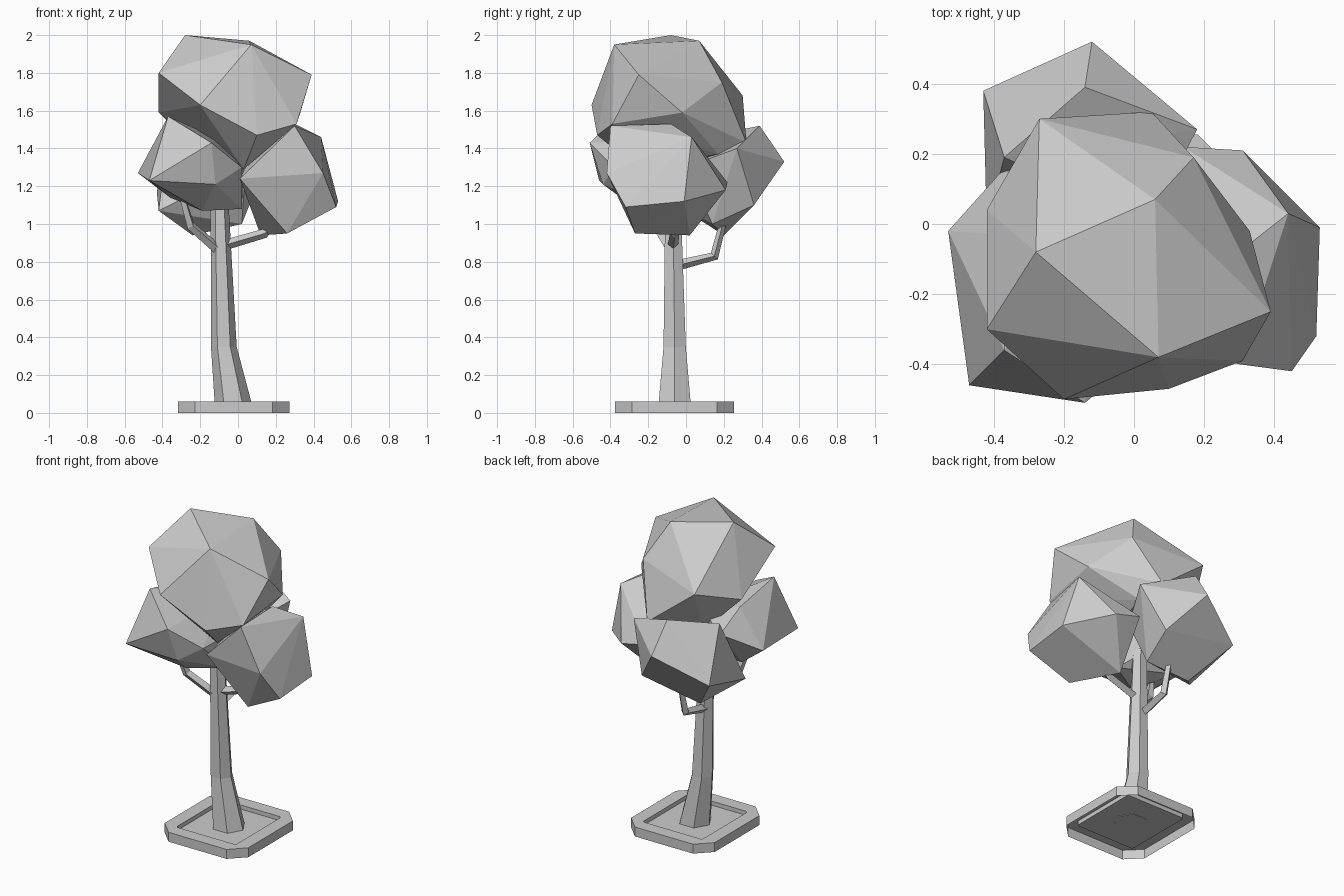
import bpy, bmesh, math
from mathutils import Vector, Quaternion

cube = bpy.data.objects.get("Cube")
if cube:
    bpy.data.objects.remove(cube, do_unlink=True)

# One plain grey for the whole tree
GREY = (0.6, 0.6, 0.6, 1.0)
grey = bpy.data.materials.new("plain_grey")
grey.use_nodes = True
grey.diffuse_color = GREY
shader = next(n for n in grey.node_tree.nodes if n.type == "BSDF_PRINCIPLED")
shader.inputs["Base Color"].default_value = GREY
shader.inputs["Roughness"].default_value = 0.9


def finish(name, bm):
    """Turn a bmesh into a flat shaded object."""
    bmesh.ops.recalc_face_normals(bm, faces=bm.faces[:])
    mesh = bpy.data.meshes.new(name)
    bm.to_mesh(mesh)
    bm.free()
    mesh.materials.append(grey)
    obj = bpy.data.objects.new(name, mesh)
    bpy.context.collection.objects.link(obj)
    return obj


def loft(name, rings, open_start=False):
    """Skin a row of equal rings and cap the ends."""
    bm = bmesh.new()
    loops = [[bm.verts.new(p) for p in ring] for ring in rings]
    count = len(loops[0])
    for a, b in zip(loops, loops[1:]):
        for i in range(count):
            j = (i + 1) % count
            bm.faces.new((a[i], a[j], b[j], b[i]))
    if not open_start:
        bm.faces.new(loops[0][::-1])
    bm.faces.new(loops[-1])
    return finish(name, bm)


def tube(name, path, radii, sides, level=False):
    """Tapered limb along a path; level keeps every ring horizontal."""
    points = [Vector(p) for p in path]
    rings = []
    for i, (centre, radius) in enumerate(zip(points, radii)):
        ahead = points[min(i + 1, len(points) - 1)]
        behind = points[max(i - 1, 0)]
        turn = Quaternion() if level else (ahead - behind).to_track_quat("Z", "Y")
        ring = []
        for k in range(sides):
            angle = math.tau * k / sides
            ring.append(centre + turn @ Vector((math.cos(angle), math.sin(angle), 0)) * radius)
        rings.append(ring)
    return loft(name, rings)


def clipped_square(half_x, half_y, clip, z):
    """Rectangle with clipped corners, centred under the trunk."""
    corners = []
    for sx, sy in ((1, 1), (-1, 1), (-1, -1), (1, -1)):
        pair = [(sx * half_x, sy * (half_y - clip)), (sx * (half_x - clip), sy * half_y)]
        corners += pair if sx == sy else pair[::-1]
    return [Vector((x - 0.023, y - 0.06, z)) for x, y in corners]


def clump(name, corners):
    """Faceted leaf mass wrapped around a few corners."""
    bm = bmesh.new()
    for corner in corners:
        bm.verts.new(corner)
    hull = bmesh.ops.convex_hull(bm, input=bm.verts[:])
    loose = [v for v in hull["geom_interior"] if isinstance(v, bmesh.types.BMVert)]
    bmesh.ops.delete(bm, geom=loose, context="VERTS")
    return finish(name, bm)


# Planter base: open shell with a raised rim and a sunken bed
outer = (0.295, 0.315, 0.09)
inner = (0.21, 0.23, 0.01)
loft("planter_base", [
    clipped_square(*outer, 0),
    clipped_square(*outer, 0.06),
    clipped_square(*inner, 0.06),
    clipped_square(*inner, 0.034),
], open_start=True)

# Leaning six-sided trunk
tube("trunk",
     [(-0.022, -0.06, 0.03), (-0.075, -0.06, 0.35), (-0.1, -0.07, 1.2)],
     [0.1, 0.068, 0.045], 6, level=True)

# Bent branches
for name, path in {
    "right_branch": [(-0.1, -0.08, 0.86), (-0.25, -0.16, 0.99), (-0.3, -0.2, 1.16)],
    "left_branch": [(-0.1, -0.07, 0.88), (0.14, -0.06, 0.95), (0.21, -0.05, 1.02)],
    "back_branch": [(-0.1, -0.05, 0.78), (-0.1, 0.15, 0.83), (-0.1, 0.21, 1.06)],
}.items():
    tube(name, path, [0.028, 0.025, 0.018], 4)

# Leaf masses
clump("crown_leaves", [
    (-0.28, -0.08, 2), (0.06, 0.07, 1.97), (0.07, -0.38, 1.95),
    (-0.42, -0.3, 1.8), (0.39, -0.25, 1.79), (-0.2, -0.5, 1.63),
    (0.17, 0.19, 1.75), (-0.27, 0.3, 1.68), (0.05, 0.32, 1.43),
    (0.33, -0.02, 1.59), (0.1, -0.47, 1.47), (-0.42, 0.04, 1.59),
    (0.31, -0.39, 1.53), (0.03, -0.25, 1.29), (0.1, 0.17, 1.37), (-0.15, 0.05, 1.32),
])
clump("left_leaves", [
    (0.3, -0.4, 1.52), (0.3, -0.08, 1.53), (0.44, 0.03, 1.46),
    (0.45, -0.42, 1.27), (0.53, -0.01, 1.12), (0.52, -0.32, 1.09),
    (0.31, 0.21, 1.18), (0.14, 0.22, 1.22), (0.26, -0.27, 0.95),
    (0.12, 0.02, 0.94), (0.01, -0.33, 1.24), (0.08, -0.05, 1.38),
])
clump("right_leaves", [
    (-0.53, -0.02, 1.27), (-0.47, -0.46, 1.23), (-0.37, -0.36, 1.57),
    (-0.14, -0.51, 1.43), (-0.12, -0.44, 1.21), (-0.19, -0.25, 1.07),
    (0.02, -0.13, 1.08), (0.02, -0.38, 1.3), (0.03, -0.1, 1.3),
    (-0.36, -0.05, 1.14), (-0.36, -0.03, 1.5), (-0.1, 0, 1.45), (-0.36, 0.17, 1.4),
])
clump("back_leaves", [
    (-0.43, 0.38, 1.17), (-0.12, 0.52, 1.33), (0.18, 0.27, 1.4),
    (-0.14, 0.39, 1.52), (-0.37, 0.19, 1.48), (-0.42, 0, 1.07),
    (-0.24, 0.2, 0.94), (0.06, 0.36, 1.1), (0.02, 0.14, 1), (0.04, 0, 1.3),
])
